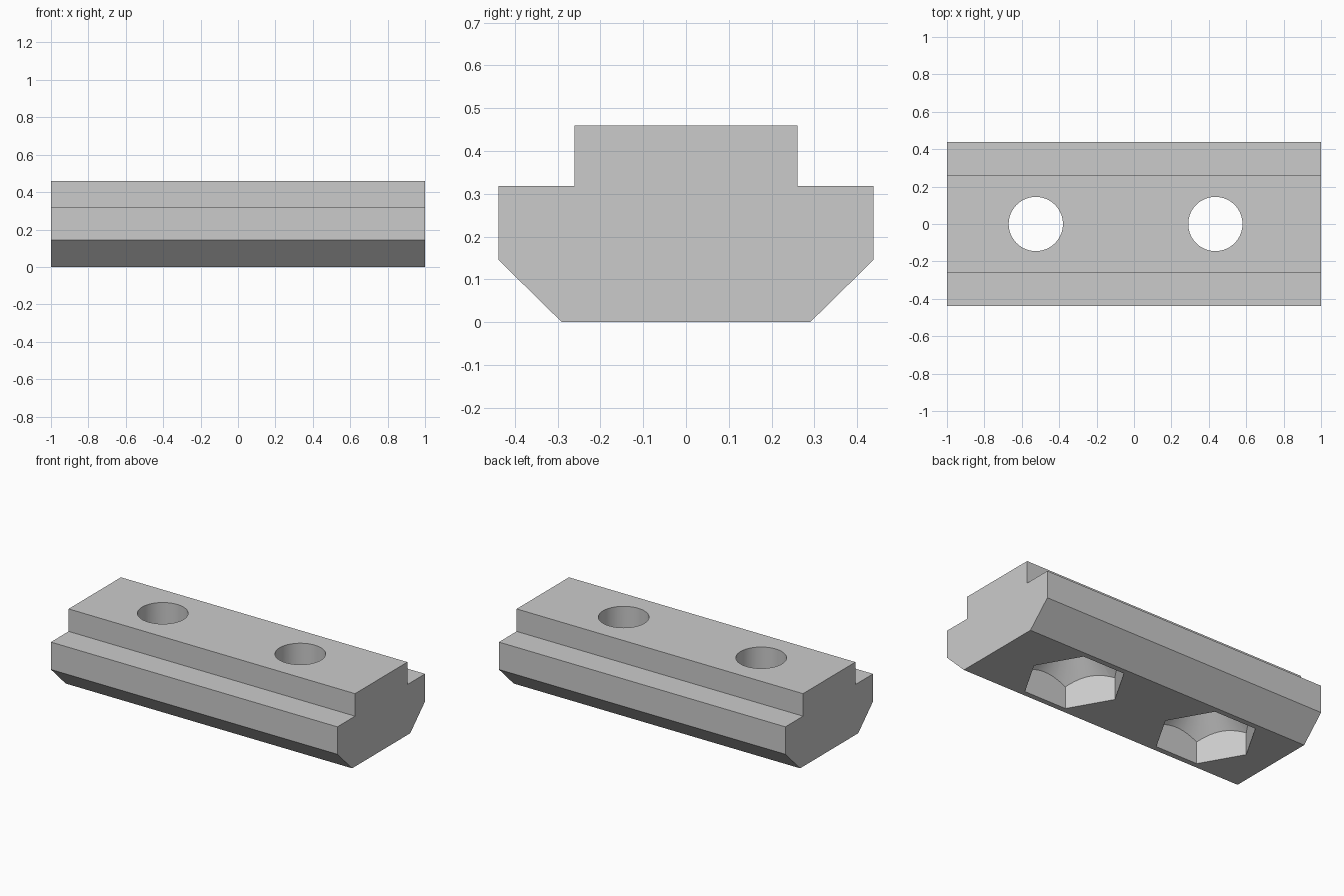
import bpy, bmesh, math

cube = bpy.data.objects.get("Cube")
if cube:
    bpy.data.objects.remove(cube, do_unlink=True)

HOLE_X = (-0.525, 0.435)
HOLE_R = 0.145
HEX_R = 0.295
CONE_TOP = 0.29   # height where the cone meets the hole

grey = bpy.data.materials.new("plain grey")
grey.use_nodes = True
colour = (0.6, 0.6, 0.6, 1)
grey.diffuse_color = colour
grey.node_tree.nodes["Principled BSDF"].inputs["Base Color"].default_value = colour


def add_object(name, bm):
    bmesh.ops.recalc_face_normals(bm, faces=bm.faces)
    mesh = bpy.data.meshes.new(name)
    bm.to_mesh(mesh)
    bm.free()
    mesh.materials.append(grey)
    obj = bpy.data.objects.new(name, mesh)
    bpy.context.collection.objects.link(obj)
    return obj


def frustum(name, x, sides, r_low, r_high, low, high):
    # a corner of each ring points along x
    bm = bmesh.new()
    angles = [math.tau * i / sides for i in range(sides)]
    bottom, top = [[bm.verts.new((x + r * math.cos(a), r * math.sin(a), z)) for a in angles]
                   for r, z in ((r_low, low), (r_high, high))]
    bm.faces.new(bottom)
    bm.faces.new(top)
    for i in range(sides):
        bm.faces.new((bottom[i - 1], bottom[i], top[i], top[i - 1]))
    return add_object(name, bm)


def boolean(target, cutter, operation):
    cutter.hide_render = True
    mod = target.modifiers.new("cut", "BOOLEAN")
    mod.operation = operation
    mod.solver = "EXACT"
    mod.object = cutter
    bpy.context.view_layer.objects.active = target
    bpy.ops.object.modifier_apply(modifier=mod.name)
    bpy.data.objects.remove(cutter, do_unlink=True)


# Stepped bar with chamfered lower edges, extruded along x
half = [(0.29, 0), (0.4375, 0.145), (0.4375, 0.318), (0.261, 0.318), (0.261, 0.46)]
profile = half + [(-y, z) for y, z in reversed(half)]
bm = bmesh.new()
face = bm.faces.new([bm.verts.new((-1, y, z)) for y, z in profile])
ext = bmesh.ops.extrude_face_region(bm, geom=[face], use_keep_orig=True)["geom"]
bmesh.ops.translate(bm, vec=(2, 0, 0),
                    verts=[g for g in ext if isinstance(g, bmesh.types.BMVert)])
bar = add_object("slot_bar", bm)

# Hexagonal nut pockets with conical roofs, and round through holes
for x in HOLE_X:
    pocket = frustum("nut_pocket", x, 6, HEX_R, HEX_R, -0.1, 0.4)
    cone = frustum("pocket_cone", x, 64, HOLE_R + CONE_TOP + 0.2, HOLE_R - 0.05,
                   -0.2, CONE_TOP + 0.05)
    boolean(pocket, cone, "INTERSECT")
    boolean(bar, pocket, "DIFFERENCE")
    boolean(bar, frustum("bolt_hole", x, 64, HOLE_R, HOLE_R, -0.1, 0.6), "DIFFERENCE")

bpy.ops.object.select_all(action="DESELECT")
bar.select_set(True)
bpy.context.view_layer.objects.active = bar
bpy.ops.object.shade_smooth_by_angle(angle=math.radians(20))
